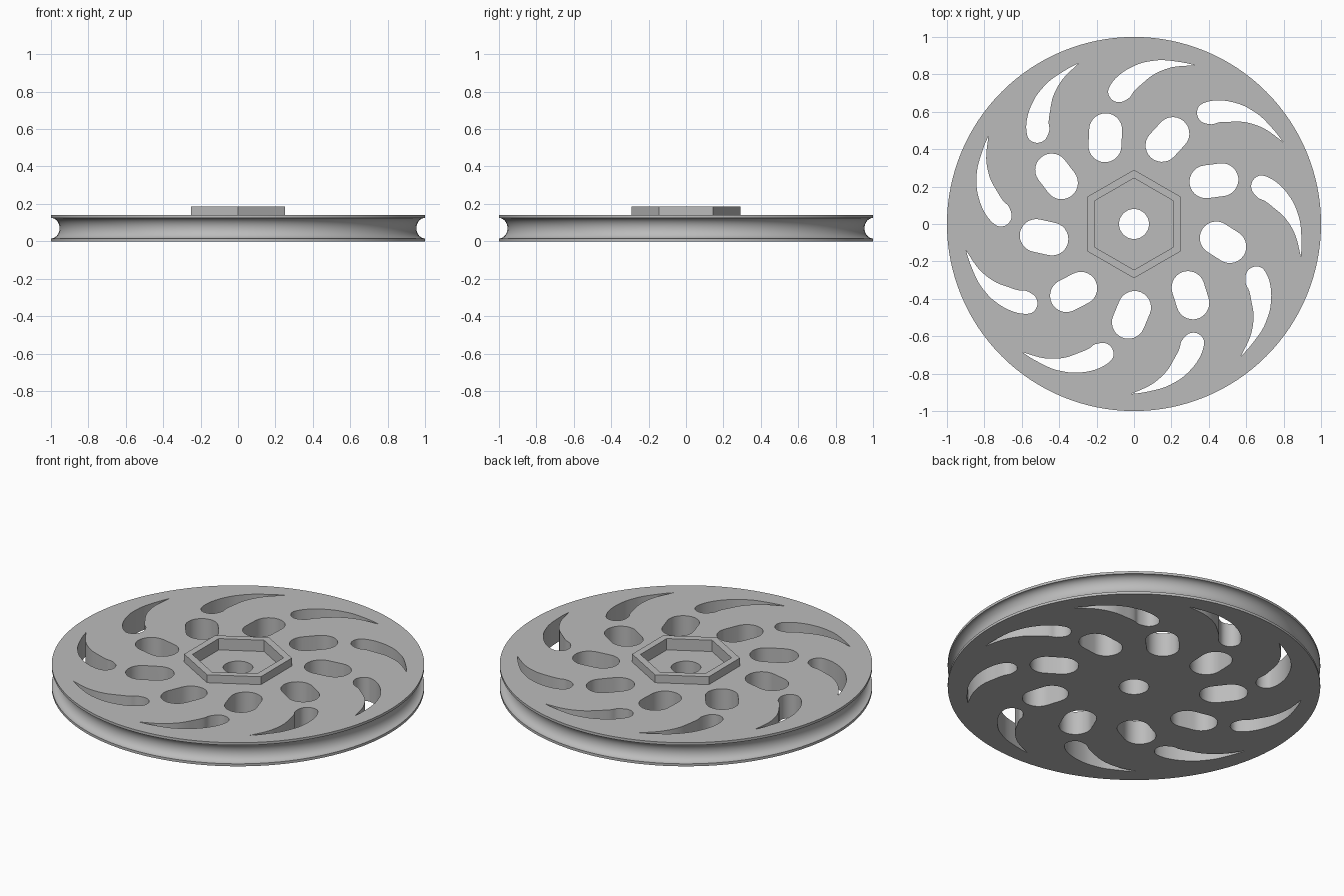
import bpy
import bmesh
from math import cos, sin, pi, radians
from mathutils import Vector, Matrix

cube = bpy.data.objects.get("Cube")
if cube:
    bpy.data.objects.remove(cube, do_unlink=True)

HEIGHT, HUB_TOP, POCKET_FLOOR = 0.14, 0.187, 0.12
COUNT = 9

grey = bpy.data.materials.new("plain_grey")
grey.use_nodes = True
grey.diffuse_color = (0.5, 0.5, 0.5, 1)
grey.node_tree.nodes["Principled BSDF"].inputs["Base Color"].default_value = (0.5, 0.5, 0.5, 1)


def make_object(name, bm):
    bmesh.ops.recalc_face_normals(bm, faces=bm.faces)
    mesh = bpy.data.meshes.new(name)
    bm.to_mesh(mesh)
    bm.free()
    mesh.materials.append(grey)
    obj = bpy.data.objects.new(name, mesh)
    bpy.context.collection.objects.link(obj)
    return obj


def add_prism(bm, outline, z0, z1):
    face = bm.faces.new([bm.verts.new((p.x, p.y, z0)) for p in outline])
    ext = bmesh.ops.extrude_face_region(bm, geom=[face], use_keep_orig=True)
    verts = [g for g in ext["geom"] if isinstance(g, bmesh.types.BMVert)]
    bmesh.ops.translate(bm, verts=verts, vec=(0, 0, z1 - z0))


def polygon(radius, sides, start=0.0):
    return [Vector((radius * cos(start + 2 * pi * i / sides),
                    radius * sin(start + 2 * pi * i / sides))) for i in range(sides)]


def smooth_path(points, steps=5):
    """Catmull-Rom curve that keeps its two ends sharp."""
    pts = [points[0]] + points + [points[-1]]
    out = []
    for a, b, c, d in zip(pts, pts[1:], pts[2:], pts[3:]):
        for i in range(steps):
            t = i / steps
            out.append(0.5 * (2 * b + (c - a) * t + (2 * a - 5 * b + 4 * c - d) * t ** 2
                              + (3 * b - a - 3 * c + d) * t ** 3))
    return out


def capsule(center, direction, half_length, radius, steps=14):
    axis = Vector((cos(direction), sin(direction)))
    out = []
    for end in (1, -1):
        for i in range(steps + 1):
            a = direction - pi / 2 + pi * i / steps + (0 if end > 0 else pi)
            out.append(center + axis * half_length * end + Vector((cos(a), sin(a))) * radius)
    return out


def cut(obj, cutter):
    mod = obj.modifiers.new("cut", "BOOLEAN")
    mod.operation, mod.solver, mod.object = "DIFFERENCE", "EXACT", cutter
    graph = bpy.context.evaluated_depsgraph_get()
    mesh = bpy.data.meshes.new_from_object(obj.evaluated_get(graph))
    obj.modifiers.clear()
    obj.data = mesh


# Grooved disc, spun from its rim profile
profile = [Vector((0, 0, 0)), Vector((1, 0, 0))]
for i in range(19):
    a = pi * i / 18
    profile.append(Vector((1 - 0.046 * sin(a), 0, HEIGHT / 2 - 0.055 * cos(a))))
profile += [Vector((1, 0, HEIGHT)), Vector((0, 0, HEIGHT))]
bm = bmesh.new()
verts = [bm.verts.new(p) for p in profile]
edges = [bm.edges.new(pair) for pair in zip(verts, verts[1:])]
bmesh.ops.spin(bm, geom=verts + edges, cent=(0, 0, 0), axis=(0, 0, 1),
               angle=2 * pi, steps=128, use_merge=True)
bmesh.ops.remove_doubles(bm, verts=bm.verts, dist=0.0001)
bmesh.ops.dissolve_limit(bm, angle_limit=radians(0.5), verts=bm.verts, edges=bm.edges)
disc = make_object("wheel_disc", bm)

# Curved slots, oval holes and centre bore
slot = smooth_path([Vector(p) for p in (
    (.327, .848), (.264, .863), (.158, .876), (.085, .87), (.024, .855), (-.05, .818),
    (-.108, .768), (-.138, .712), (-.12, .667), (-.075, .651), (-.025, .675),
    (0, .71), (.04, .747), (.11, .802), (.208, .839), (.327, .848))])
oval_angle = radians(108.4)
oval = capsule(Vector((cos(oval_angle), sin(oval_angle))) * 0.486,
               oval_angle - radians(21), 0.043, 0.088)
bm = bmesh.new()
for k in range(COUNT):
    turn = Matrix.Rotation(2 * pi * k / COUNT, 2)
    for outline in (slot, oval):
        add_prism(bm, [turn @ p for p in outline], -0.1, 0.3)
add_prism(bm, polygon(0.08, 40), -0.1, 0.3)
holes = make_object("hole_cutter", bm)

# Hexagonal pocket and raised collar
bm = bmesh.new()
add_prism(bm, polygon(0.245, 6, pi / 2), POCKET_FLOOR, 0.3)
pocket = make_object("pocket_cutter", bm)
bm = bmesh.new()
add_prism(bm, polygon(0.29, 6, pi / 2), HEIGHT, HUB_TOP)
collar = make_object("hub_collar", bm)

cut(disc, holes)
cut(disc, pocket)
cut(collar, pocket)
for helper in (holes, pocket):
    bpy.data.objects.remove(helper, do_unlink=True)

# Smooth the round walls, keep the rims crisp
bpy.ops.object.select_all(action="DESELECT")
for obj in (disc, collar):
    obj.select_set(True)
bpy.context.view_layer.objects.active = disc
bpy.ops.object.shade_smooth_by_angle(angle=radians(30))
